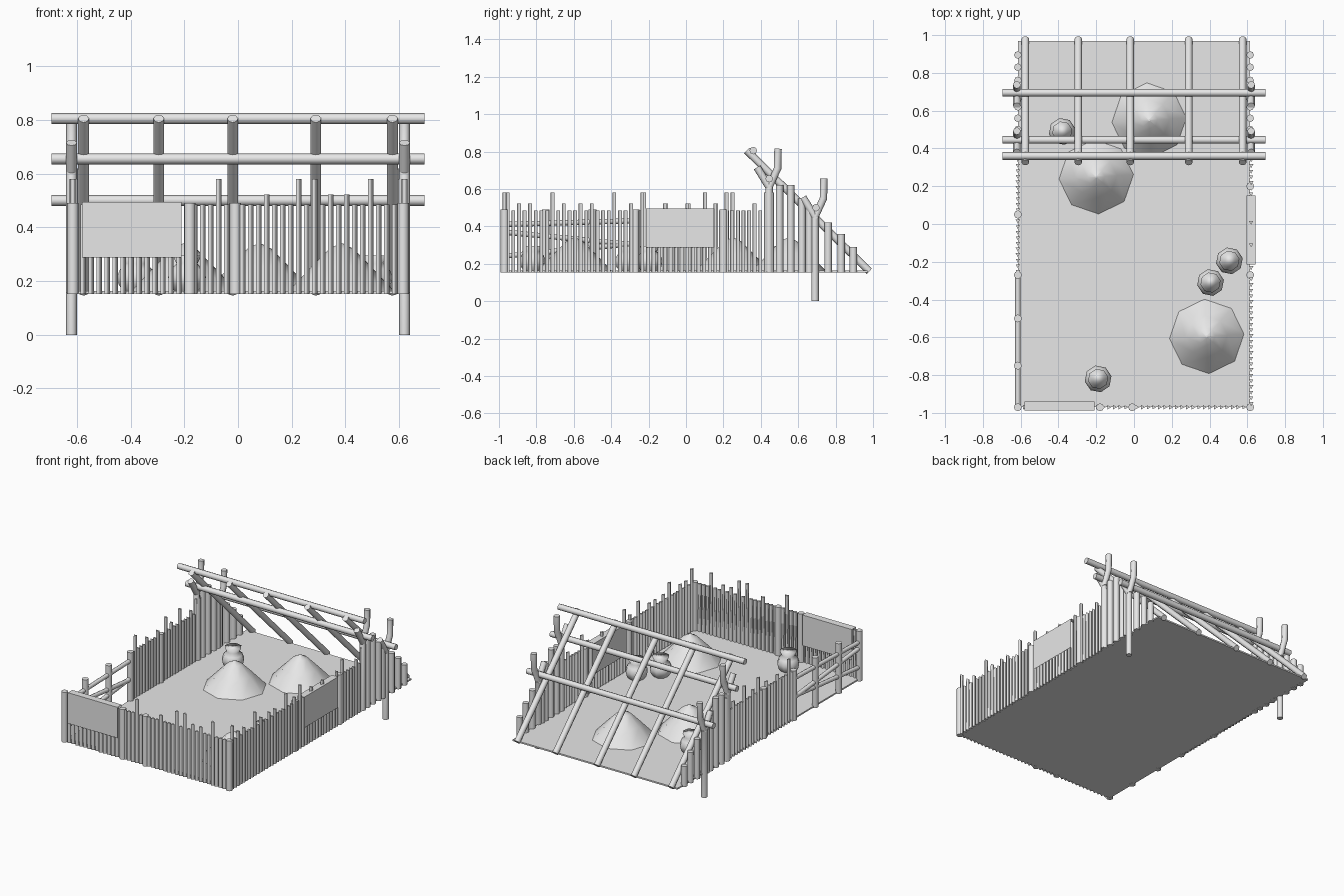
import bpy, bmesh, math
from mathutils import Vector

cube = bpy.data.objects.get("Cube")
if cube:
    bpy.data.objects.remove(cube)

mat = bpy.data.materials.new("pale_grey")
mat.use_nodes = True
grey = (0.8, 0.8, 0.8, 1)
mat.diffuse_color = grey
mat.node_tree.nodes["Principled BSDF"].inputs["Base Color"].default_value = grey

FLOOR = 0.155
SIDE = 0.615
END = 0.97


def tube(bm, path, radii, sides=8, turn=0.0):
    """Loft a round section along a path, with smooth walls and sharp caps."""
    pts = [Vector(p) for p in path]
    if not isinstance(radii, (list, tuple)):
        radii = [radii] * len(pts)
    rings = []
    for i, p in enumerate(pts):
        t = (pts[min(i + 1, len(pts) - 1)] - pts[max(i - 1, 0)]).normalized()
        u = Vector((0, 1, 0)) if abs(t.x) > 0.9 else Vector((1, 0, 0))
        v = t.cross(u).normalized()
        u = v.cross(t)
        angles = [turn + math.tau * k / sides for k in range(sides)]
        rings.append([bm.verts.new(p + radii[i] * (u * math.cos(a) + v * math.sin(a)))
                      for a in angles])
    for a, b in zip(rings, rings[1:]):
        for k in range(sides):
            n = (k + 1) % sides
            bm.faces.new((a[k], a[n], b[n], b[k])).smooth = True
    for ring in (rings[0][::-1], rings[-1]):
        for e in bm.faces.new(ring).edges:
            e.smooth = False


def finish(bm, name):
    bmesh.ops.recalc_face_normals(bm, faces=bm.faces)
    mesh = bpy.data.meshes.new(name)
    bm.to_mesh(mesh)
    bm.free()
    mesh.materials.append(mat)
    ob = bpy.data.objects.new(name, mesh)
    bpy.context.collection.objects.link(ob)
    return ob


def tubes(name, paths, radius, sides=8):
    bm = bmesh.new()
    for path in paths:
        tube(bm, path, radius, sides)
    return finish(bm, name)


def upright(x, y, top, low=FLOOR - 0.003):
    return [(x, y, low), (x, y, top)]


# Floor slab
bm = bmesh.new()
bmesh.ops.create_cube(bm, size=1)
for v in bm.verts:
    v.co = (v.co.x * 1.23, v.co.y * 1.94, FLOOR + 0.003 + v.co.z * 0.01)
finish(bm, "floor")


# Picket fences: triangular stakes, a few standing taller
def fence(name, start, stop, place, tall, mid, turn):
    bm = bmesh.new()
    count = round((stop - start) / 0.03)
    for i in range(count + 1):
        s = start + (stop - start) * i / count
        top = 0.485
        if any(abs(s - t) <= 0.0155 for t in tall):
            top = 0.58
        elif any(abs(s - t) <= 0.0155 for t in mid):
            top = 0.522
        x, y = place(s)
        tube(bm, upright(x, y, top), 0.0135, 3, turn)
    finish(bm, name)


fence("front_fence", -0.58, 0.58, lambda s: (s, -END),
      (-0.08, 0.21, 0.285, 0.5), (0.1, 0.35, 0.39), 0)
fence("right_fence", -0.95, 0.43, lambda s: (SIDE + 0.005, s),
      (-0.95, -0.72, -0.39, -0.22, 0.23, 0.42),
      (-0.9, -0.84, -0.64, -0.56, -0.5, -0.3, -0.1, 0.02, 0.15, 0.36), math.pi / 6)
fence("left_fence", -0.25, 0.43, lambda s: (-SIDE, s),
      (-0.22, 0.1, 0.25, 0.42), (-0.1, 0.02, 0.17, 0.36), math.pi / 6)

# Thick fence posts
spots = [(-SIDE, -END), (-0.18, -END), (-0.01, -END), (SIDE, -END),
         (SIDE, -0.27), (SIDE, 0.2),
         (-SIDE, -0.75), (-SIDE, -0.5), (-SIDE, -0.27), (-SIDE, 0.05)]
tubes("fence_posts", [upright(x, y, 0.49) for x, y in spots], 0.021)

# Rail fence on the left side
tubes("left_rails", [[(-SIDE, -0.98, a), (-SIDE, -0.26, b)]
                     for a, b in ((0.41, 0.43), (0.37, 0.3), (0.24, 0.31))], 0.014)

# Stepped posts closing the sides under the slope
rear = [(0.45, 0.58), (0.5, 0.62), (0.56, 0.62), (0.62, 0.55),
        (0.66, 0.5), (0.76, 0.42), (0.83, 0.36), (0.895, 0.29)]
tubes("rear_side_posts", [upright(s * SIDE, y, z) for s in (-1, 1) for y, z in rear], 0.02)

# Forked supports, mirrored left and right
for name, y, low, fork in (("low", 0.69, 0.0, 0.45), ("high", 0.445, FLOOR, 0.61)):
    paths = []
    for x in (-0.62, 0.62):
        paths.append([(x, y, low), (x, y, fork), (x, y + 0.045, fork + 0.1),
                      (x, y + 0.047, fork + 0.205)])
        paths.append([(x, y + 0.005, fork - 0.01), (x, y - 0.065, fork + 0.105)])
    tubes(name + "_forked_supports", paths, 0.02)

# Cross beams and sloping rafters
tubes("cross_beams", [[(-0.695, y, z), (0.695, y, z)]
                      for y, z in ((0.36, 0.805), (0.445, 0.655), (0.695, 0.5))], 0.02)
tubes("rafters", [[(x, 0.325, 0.805), (x, 0.98, 0.16)]
                  for x in (-0.575, -0.295, -0.02, 0.29, 0.575)], 0.02)

# Cloths folded over the fence
for name, across in (("front_cloth", True), ("right_cloth", False)):
    bm = bmesh.new()
    rows = []
    profile = ((0.025, 0.288), (0.025, 0.495), (-0.022, 0.495), (-0.022, 0.288))
    for s in ((-0.58, -0.21) if across else (-0.215, 0.15)):
        rows.append([bm.verts.new((s, -0.962 - d, z) if across else (0.618 + d, s, z))
                     for d, z in profile])
    for k in range(3):
        bm.faces.new((rows[0][k], rows[1][k], rows[1][k + 1], rows[0][k + 1]))
    finish(bm, name)

# Heaped mounds
for i, (x, y) in enumerate(((0.08, 0.55), (-0.2, 0.25), (0.385, -0.595))):
    bm = bmesh.new()
    tube(bm, [(x, y, FLOOR + h) for h in (0, 0.1, 0.165, 0.185)],
         (0.205, 0.11, 0.045, 0.005), 8, 0.06)
    finish(bm, f"mound_{i + 1}")

# Round pots with flared rims
for i, (x, y) in enumerate(((-0.38, 0.49), (-0.19, -0.82), (0.505, -0.195), (0.405, -0.31))):
    bm = bmesh.new()
    tube(bm, [(x, y, FLOOR + h) for h in (0, 0.03, 0.06, 0.09, 0.11, 0.14, 0.14, 0.11)],
         (0.04, 0.065, 0.072, 0.06, 0.04, 0.054, 0.046, 0.034), 8, 0.2)
    finish(bm, f"pot_{i + 1}")
